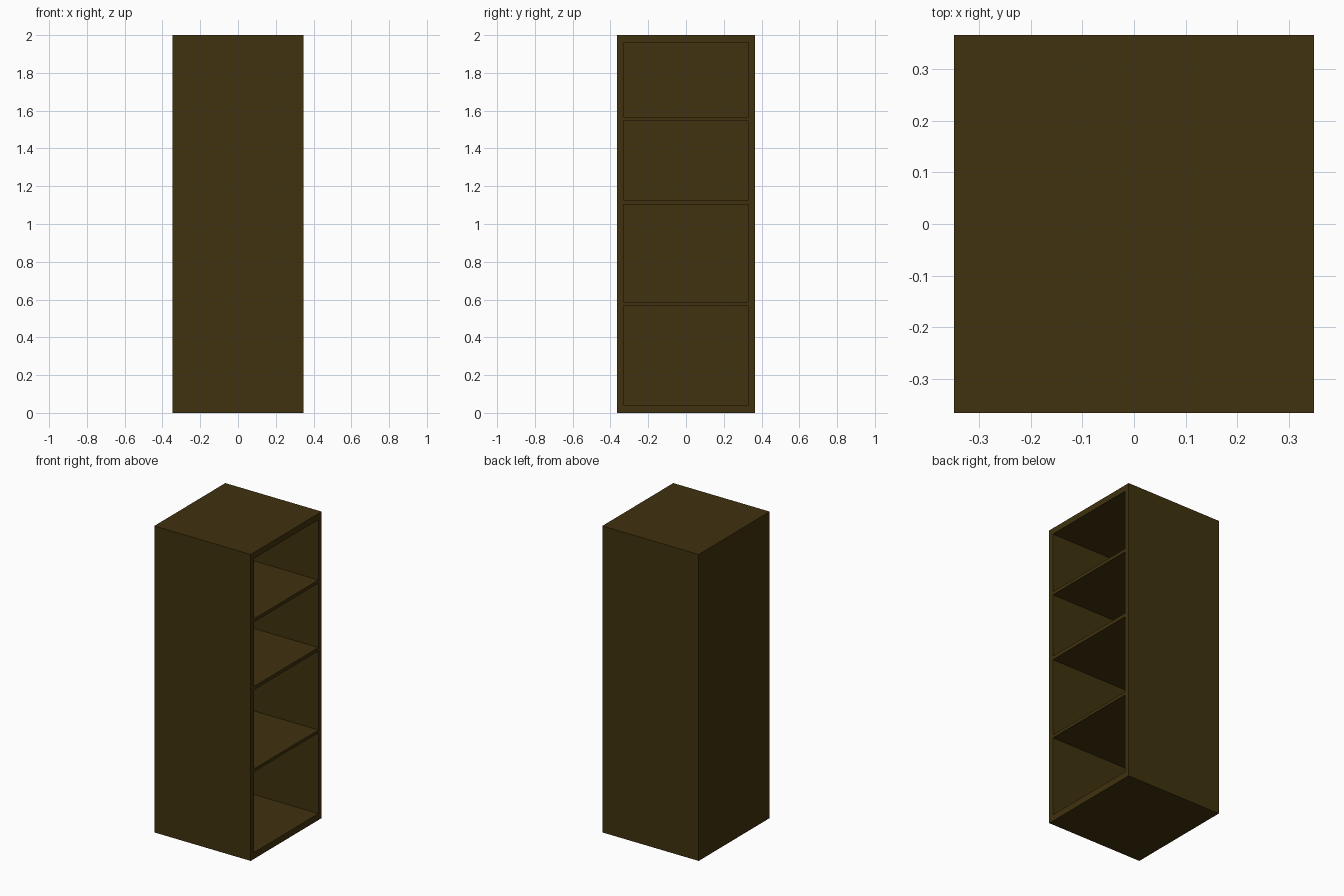
import bpy, bmesh

if "Cube" in bpy.data.objects:
    bpy.data.objects.remove(bpy.data.objects["Cube"])

# One flat colour for the whole cabinet
wood = bpy.data.materials.new("dark brown wood")
wood.diffuse_color = (0.051, 0.032, 0.0045, 1.0)
wood.use_nodes = True
wood.node_tree.nodes["Principled BSDF"].inputs["Base Color"].default_value = wood.diffuse_color

X, Y, H = 0.348, 0.366, 2.0      # half width, half depth, height
INNER_Y = 0.332                  # half width of the openings
BACK = -0.314                    # inner face of the back panel
CELLS = [(0.042, 0.568), (0.588, 1.102), (1.126, 1.545), (1.567, 1.96)]

bm = bmesh.new()


def quad(*pts):
    bm.faces.new([bm.verts.new(p) for p in pts])


# Outer shell, with the open face towards +x
ys = [-Y, -INNER_Y, INNER_Y, Y]
zs = [0.0] + [z for cell in CELLS for z in cell] + [H]
quad((-X, -Y, 0), (-X, Y, 0), (-X, Y, H), (-X, -Y, H))
for s in (-1, 1):
    quad((-X, s * Y, 0), (X, s * Y, 0), (X, s * Y, H), (-X, s * Y, H))
for z in (0.0, H):
    quad((-X, -Y, z), (X, -Y, z), (X, Y, z), (-X, Y, z))

# Face frame: side stiles, then rails and shelf edges between the openings
for a, b in ((-Y, -INNER_Y), (INNER_Y, Y)):
    quad((X, a, 0), (X, b, 0), (X, b, H), (X, a, H))
for i in range(0, len(zs), 2):
    a, b = zs[i], zs[i + 1]
    quad((X, -INNER_Y, a), (X, INNER_Y, a), (X, INNER_Y, b), (X, -INNER_Y, b))

# Compartments: back, two sides, floor and ceiling
for a, b in CELLS:
    w = INNER_Y
    quad((BACK, -w, a), (BACK, w, a), (BACK, w, b), (BACK, -w, b))
    quad((BACK, -w, a), (BACK, -w, b), (X, -w, b), (X, -w, a))
    quad((BACK, w, a), (X, w, a), (X, w, b), (BACK, w, b))
    quad((BACK, -w, a), (X, -w, a), (X, w, a), (BACK, w, a))
    quad((BACK, -w, b), (BACK, w, b), (X, w, b), (X, -w, b))

# Make every face point to the open air
bm.normal_update()
for f in bm.faces:
    c = f.calc_center_median()
    n = f.normal
    out = c.copy()
    inside = [(a, b) for a, b in CELLS
              if a - 1e-4 <= c.z <= b + 1e-4 and abs(c.y) < INNER_Y + 1e-4 and BACK - 1e-4 <= c.x < X - 1e-4]
    if inside:
        a, b = inside[0]
        out.x -= (BACK + X) / 2
        out.z -= (a + b) / 2
        out = -out
    else:
        out.z -= H / 2
    # judge along the axis the face looks down
    axis = max(range(3), key=lambda k: abs(n[k]))
    if n[axis] * out[axis] < 0:
        f.normal_flip()
bmesh.ops.remove_doubles(bm, verts=bm.verts[:], dist=1e-5)

mesh = bpy.data.meshes.new("open_shelf_cabinet")
bm.to_mesh(mesh)
bm.free()
mesh.materials.append(wood)
obj = bpy.data.objects.new("open_shelf_cabinet", mesh)
bpy.context.collection.objects.link(obj)
